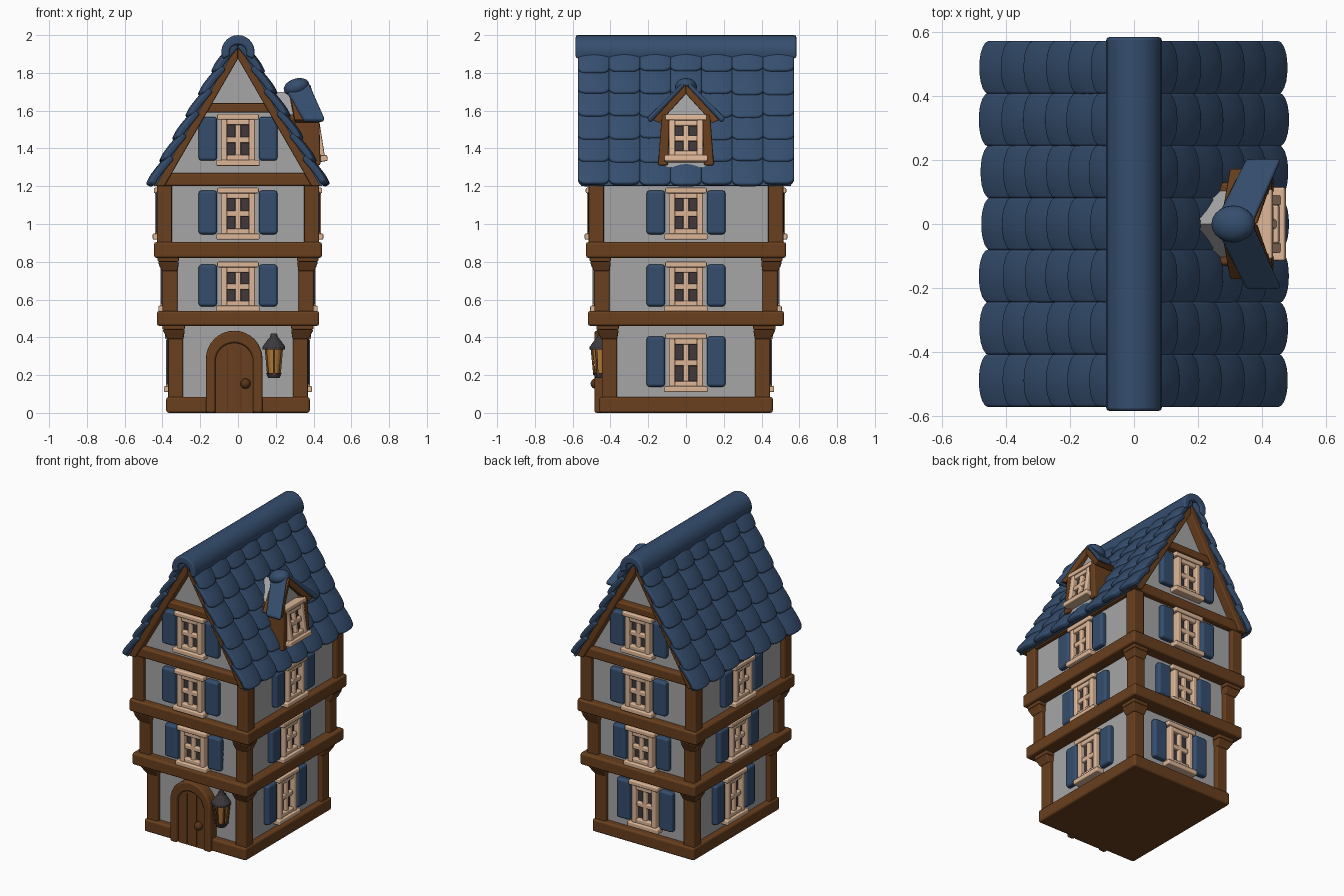
import bpy, bmesh, math, random
from mathutils import Matrix, Vector

random.seed(4)
cube = bpy.data.objects.get("Cube")
if cube:
    bpy.data.objects.remove(cube, do_unlink=True)


def material(name, r, g, b):
    m = bpy.data.materials.new(name)
    m.use_nodes = True
    m.diffuse_color = (r, g, b, 1)
    m.node_tree.nodes["Principled BSDF"].inputs["Base Color"].default_value = (r, g, b, 1)
    return m


WOOD = material("brown timber", 0.14, 0.05, 0.013)
DOOR = material("dark door wood", 0.10, 0.035, 0.01)
PLASTER = material("grey plaster", 0.38, 0.38, 0.39)
CREAM = material("cream window frame", 0.72, 0.47, 0.31)
GLASS = material("dark glass", 0.05, 0.04, 0.045)
BLUE = material("slate blue", 0.035, 0.075, 0.155)
IRON = material("dark iron", 0.045, 0.04, 0.045)
AMBER = material("amber lamp glass", 0.45, 0.2, 0.04)


def finish(name, bm, mat, bevel=0.0, matrix=None, segments=2):
    bmesh.ops.recalc_face_normals(bm, faces=bm.faces)
    if matrix:
        bm.transform(matrix)
    me = bpy.data.meshes.new(name)
    bm.to_mesh(me)
    bm.free()
    me.materials.append(mat)
    ob = bpy.data.objects.new(name, me)
    bpy.context.collection.objects.link(ob)
    if bevel:
        me.shade_smooth()
        mod = ob.modifiers.new("soft edges", "BEVEL")
        mod.width, mod.segments = bevel, segments
        mod.limit_method, mod.angle_limit = "ANGLE", math.radians(35)
        mod.harden_normals = True
    return ob


def loft(bm, lower, upper):
    """Closed prism between two rings of points."""
    a, b = [[bm.verts.new(p) for p in ring] for ring in (lower, upper)]
    n = len(a)
    bm.faces.new(a)
    bm.faces.new(b)
    for i in range(n):
        j = (i + 1) % n
        bm.faces.new((a[i], a[j], b[j], b[i]))


def rect(x0, x1, y0, y1, z):
    return [(x0, y0, z), (x1, y0, z), (x1, y1, z), (x0, y1, z)]


def box(bm, x0, x1, y0, y1, z0, z1):
    loft(bm, rect(x0, x1, y0, y1, z0), rect(x0, x1, y0, y1, z1))


def boxes(name, dims, mat, bevel=0.0, matrix=None):
    bm = bmesh.new()
    for d in dims:
        box(bm, *d)
    return finish(name, bm, mat, bevel, matrix)


def extrude(name, profile, y0, y1, mat, bevel=0.0):
    """Extrude an x-z outline along y."""
    bm = bmesh.new()
    loft(bm, [(x, y0, z) for x, z in profile], [(x, y1, z) for x, z in profile])
    return finish(name, bm, mat, bevel)


def arc(cx, cz, rx, rz, a0, a1, n):
    steps = [math.radians(a0 + (a1 - a0) * i / n) for i in range(n + 1)]
    return [(cx + rx * math.cos(t), cz + rz * math.sin(t)) for t in steps]


# Storeys: plaster core, corner posts flaring out to the beam above
def storey(label, hx, hy, z0, z1, flare):
    boxes(label + "_wall", [(-hx + .03, hx - .03, -hy + .03, hy - .03, z0, z1)], PLASTER)
    bm = bmesh.new()
    w, mid = 0.08, z1 - 0.06
    for sx in (-1, 1):
        for sy in (-1, 1):
            def ring(e, z):
                xs = sorted((sx * (hx - w - e * .3), sx * (hx + e)))
                ys = sorted((sy * (hy - w - e * .3), sy * (hy + e)))
                return rect(*xs, *ys, z)
            loft(bm, ring(0, z0), ring(0, z1))
            if flare:
                loft(bm, ring(0.003, mid - .02), ring(flare, mid + .03))
                loft(bm, ring(flare, mid + .03), ring(flare, z1 + .01))
    finish(label + "_posts", bm, WOOD, 0.008)


storey("ground_floor", 0.37, 0.445, 0.05, 0.47, 0.03)
storey("middle_floor", 0.40, 0.485, 0.5, 0.83, 0.025)
storey("upper_floor", 0.43, 0.515, 0.86, 1.24, 0)

for label, hx, hy, z0, z1 in (("base", .38, .46, 0, .085), ("lower", .43, .52, .46, .54),
                              ("middle", .445, .53, .82, .905), ("top", .43, .525, 1.2, 1.27)):
    boxes(label + "_beam", [(-hx, hx, -hy, hy, z0, z1)], WOOD, 0.014)

# Gables: plaster triangle, sloping rafters and a collar beam
SLOPE = math.sqrt(3)
extrude("gable_wall", [(-.42, 1.22), (.42, 1.22), (0, 1.94)], -.485, .485, PLASTER)
for side, sy in (("front", -1), ("back", 1)):
    for hand, sx in (("left", 1), ("right", -1)):
        outline = [(0, 1.975), (0, 1.875), (sx * (1.875 - 1.2) / SLOPE, 1.2),
                   (sx * (1.975 - 1.2) / SLOPE, 1.2)]
        extrude(f"{side}_{hand}_rafter", outline, sy * .47, sy * .545, WOOD, 0.008)
    ys = sorted((sy * .47, sy * .53))
    boxes(side + "_collar_beam", [(-.17, .17, *ys, 1.59, 1.64)], WOOD, 0.01)

# Roof: deck and overlapping rounded tiles on each slope
DOWN, OUT = Vector((0.5, 0, -SLOPE / 2)), Vector((SLOPE / 2, 0, 0.5))
START = Vector((0.085, 0, 1.935))
COLS, ROWS, PITCH, ROW = 7, 6, 0.163, 0.137


def roof_side(label, turn):
    bm = bmesh.new()
    for r in range(ROWS):
        for c in range(COLS):
            grid = bmesh.ops.create_grid(bm, x_segments=8, y_segments=4, size=0.5)
            shift = random.uniform(-.008, .008)
            for v in grid["verts"]:
                u, t = v.co.x, v.co.y + 0.5
                edge = (2 * u) ** 2
                along = (r + 1) * ROW - 0.19 * (1 - t) + t * (shift - 0.022 * edge ** 2)
                lift = -0.014 * edge - 0.032 * (1 - t) - 0.012 * max(0, t - .7) / .3
                y = (c - (COLS - 1) / 2) * PITCH + u * 0.172
                v.co = START + DOWN * along + OUT * lift - Vector((0, y, 0))
    bm.transform(turn)
    me = bpy.data.meshes.new(label + "_roof_tiles")
    bm.to_mesh(me)
    bm.free()
    me.materials.append(BLUE)
    me.shade_smooth()
    ob = bpy.data.objects.new(label + "_roof_tiles", me)
    bpy.context.collection.objects.link(ob)
    solid = ob.modifiers.new("thickness", "SOLIDIFY")
    solid.thickness, solid.offset = 0.035, -1
    bevel = ob.modifiers.new("round edges", "BEVEL")
    bevel.width, bevel.segments, bevel.harden_normals = 0.012, 3, True
    bevel.limit_method, bevel.angle_limit = "ANGLE", math.radians(45)


roof_side("left", Matrix.Identity(4))
roof_side("right", Matrix.Rotation(math.pi, 4, "Z"))
extrude("roof_deck", [(0, 1.98), (.45, 1.205), (.435, 1.2), (0, 1.95), (-.435, 1.2), (-.45, 1.205)],
        -.555, .555, BLUE)
ridge = arc(0, 1.91, .088, .09, -25, 205, 16) + arc(0, 1.91, .045, .04, 205, -25, 10)
extrude("ridge_cap", ridge, -.585, .585, BLUE, 0.012)


# Windows: built facing the front, then placed
def window(label, place, h, shutters=True):
    t = h / 2
    lo, hi = -t + .028, t - .028
    bars = [(-.09, -.058, -.04, .03, lo, hi), (.058, .09, -.04, .03, lo, hi),
            (-.06, .06, -.036, .03, lo, lo + .03), (-.06, .06, -.036, .03, hi - .03, hi),
            (-.015, .015, -.03, .02, lo, hi), (-.06, .06, -.03, .02, -.016, .016),
            (-.115, .115, -.052, .03, -t, -t + .032), (-.11, .11, -.046, .03, t - .03, t)]
    boxes(label + "_window_frame", bars, CREAM, 0.007, place)
    boxes(label + "_window_glass", [(-.06, .06, -.008, .02, lo, hi)], GLASS, 0, place)
    if shutters:
        boxes(label + "_shutters", [(s - .049, s + .049, -.035, .015, -t + .028, t - .015)
                                    for s in (-.16, .16)], BLUE, 0.016, place)


def placed(angle, distance, z):
    return Matrix.Rotation(math.radians(angle), 4, "Z") @ Matrix.Translation((0, -distance, z))


for label, z, h, dx, dy in (("ground", .265, .31, .34, .415), ("middle", .668, .265, .37, .455),
                            ("upper", 1.055, .275, .40, .485), ("gable", 1.445, .275, 0, .485)):
    for side, angle, d in (("front", 0, dy), ("left", 90, dx), ("back", 180, dy), ("right", -90, dx)):
        if d and (label, side) != ("ground", "front"):
            window(f"{side}_{label}", placed(angle, d, z), h)

# Dormer on the left slope
dormer = placed(90, 0.405, 1.45) @ Matrix.Rotation(math.radians(-9), 4, "X")
window("dormer", dormer, 0.25, False)
bm = bmesh.new()
loft(bm, [(.2, -.12, 1.3), (.2, .12, 1.3), (.2, .12, 1.56), (.2, 0, 1.7), (.2, -.12, 1.56)],
     [(.42, -.12, 1.3), (.42, .12, 1.3), (.385, .12, 1.56), (.355, 0, 1.7), (.385, -.12, 1.56)])
finish("dormer_body", bm, PLASTER)
for hand, s in (("front", -1), ("back", 1)):
    bm = bmesh.new()
    loft(bm, [(.25, s * .095, 1.31), (.437, s * .095, 1.31), (.437, s * .148, 1.31), (.25, s * .148, 1.31)],
         [(.25, s * .085, 1.58), (.43, s * .085, 1.58), (.43, s * .128, 1.58), (.25, s * .128, 1.58)])
    finish(f"dormer_{hand}_post", bm, WOOD, 0.01)
    bm = bmesh.new()
    loft(bm, [(.27, 0, 1.74), (.385, 0, 1.74), (.435, s * .175, 1.55), (.3, s * .175, 1.55)],
         [(.27, 0, 1.69), (.385, 0, 1.69), (.435, s * .14, 1.535), (.3, s * .14, 1.535)])
    finish(f"dormer_{hand}_rafter", bm, WOOD, 0.006)
    bm = bmesh.new()
    loft(bm, [(.25, 0, 1.735), (.37, 0, 1.77), (.462, s * .208, 1.56), (.35, s * .208, 1.56)],
         [(.25, 0, 1.70), (.37, 0, 1.735), (.455, s * .19, 1.535), (.35, s * .19, 1.535)])
    finish(f"dormer_{hand}_roof", bm, BLUE, 0.014, None, 3)
bm = bmesh.new()
bmesh.ops.create_uvsphere(bm, u_segments=20, v_segments=12, radius=1,
                          matrix=Matrix.Translation((.31, 0, 1.725)) @ Matrix.Rotation(-.3, 4, "Y")
                          @ Matrix.Diagonal((.07, .058, .045, 1)))
finish("dormer_ridge_cap", bm, BLUE).data.shade_smooth()

# Arched door with surround, plank grooves and knob
CX = -0.02
outer = [(CX + .15, 0)] + arc(CX, .285, .15, .15, 0, 180, 16) + [(CX - .15, 0)]
inner = [(CX + .1, 0)] + arc(CX, .27, .1, .1, 0, 180, 16) + [(CX - .1, 0)]
extrude("door_surround", outer + inner[::-1], -.485, -.40, WOOD, 0.012)
extrude("door", inner, -.465, -.40, WOOD)
boxes("door_grooves", [(CX + g - .003, CX + g + .003, -.467, -.46, .005, .345) for g in (-.035, .035)], DOOR)


def spin(name, rings, x, y, sides, mat):
    bm = bmesh.new()
    for (z0, r0), (z1, r1) in zip(rings, rings[1:]):
        bmesh.ops.create_cone(bm, cap_ends=True, segments=sides, radius1=r0, radius2=r1, depth=z1 - z0,
                              matrix=Matrix.Translation((x, y, (z0 + z1) / 2)))
    return finish(name, bm, mat)


bm = bmesh.new()
bmesh.ops.create_uvsphere(bm, u_segments=16, v_segments=10, radius=.027, matrix=Matrix.Translation((.04, -.478, .155)))
finish("door_knob", bm, DOOR).data.shade_smooth()

# Wall lantern
LX, LY = 0.19, -0.45
spin("lantern_cap", [(.335, .06), (.35, .06), (.385, .035), (.4, .022), (.42, .016)], LX, LY, 12, IRON)
spin("lantern_glass", [(.21, .03), (.335, .045)], LX, LY, 12, AMBER)
spin("lantern_base", [(.185, .03), (.212, .042)], LX, LY, 12, IRON)
bm = bmesh.new()
for i in range(6):
    a = i * math.pi / 3 + math.pi / 6
    lo, hi = [[(LX + r * math.cos(a) + p, LY + r * math.sin(a) + q, z) for p, q in
               ((-.005, -.005), (.005, -.005), (.005, .005), (-.005, .005))] for r, z in ((.036, .2), (.05, .34))]
    loft(bm, lo, hi)
finish("lantern_bars", bm, WOOD)
boxes("lantern_bracket", [(LX - .012, LX + .012, LY, -.41, .37, .395)], IRON)
